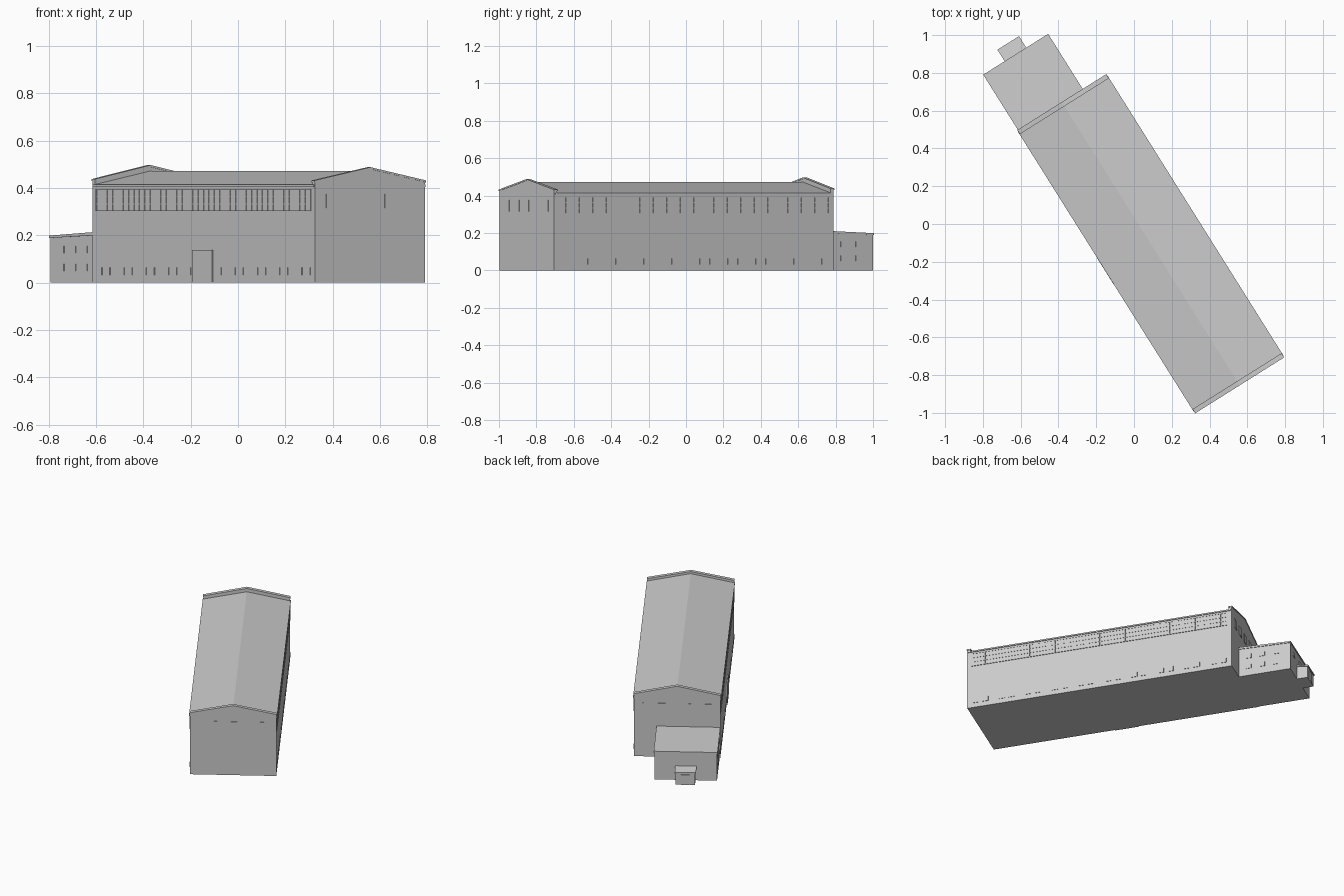
import bpy, bmesh, math
from mathutils import Matrix, Vector

if "Cube" in bpy.data.objects:
    bpy.data.objects.remove(bpy.data.objects["Cube"])

# Local frame: u = across the hall, v = along the hall, rotated on the plan
ANG = math.atan2(0.532, 0.847)
FRAME = Matrix.Translation((0.325, -0.998, 0)) @ Matrix.Rotation(ANG, 4, 'Z')
W, L = 0.55, 1.765
END = 2.108


def finish(name, bm):
    bmesh.ops.recalc_face_normals(bm, faces=bm.faces)
    me = bpy.data.meshes.new(name)
    bm.to_mesh(me)
    bm.free()
    ob = bpy.data.objects.new(name, me)
    ob.matrix_world = FRAME
    bpy.context.collection.objects.link(ob)
    return ob


def extrude(name, profile, a, b, along='v'):
    """Profile is (u, z) swept along v, or (v, z) swept along u."""
    bm = bmesh.new()

    def pt(p, t):
        return (p[0], t, p[1]) if along == 'v' else (t, p[0], p[1])
    f = bm.faces.new([bm.verts.new(pt(p, a)) for p in profile])
    r = bmesh.ops.extrude_face_region(bm, geom=[f])
    move = Vector(pt((0, 0), b - a))
    bmesh.ops.translate(bm, vec=move,
                        verts=[g for g in r['geom'] if isinstance(g, bmesh.types.BMVert)])
    return finish(name, bm)


def boxes(name, items):
    """Each item is (u0, u1, v0, v1, z0, z1)."""
    bm = bmesh.new()
    for u0, u1, v0, v1, z0, z1 in items:
        m = Matrix.Translation(((u0 + u1) / 2, (v0 + v1) / 2, (z0 + z1) / 2)) \
            @ Matrix.Diagonal((u1 - u0, v1 - v0, z1 - z0, 1))
        bmesh.ops.create_cube(bm, size=1, matrix=m)
    return finish(name, bm)


def gable(u0, u1, z0, eave, ridge):
    return [(u0, z0), (u1, z0), (u1, eave), ((u0 + u1) / 2, ridge), (u0, eave)]


# Main hall and its low gabled roof with slim eaves
extrude("hall_body", gable(0, W, 0, 0.408, 0.468), 0, L)
e = 0.005
extrude("hall_roof", [(-e, 0.405), (W + e, 0.405), (W + e, 0.414),
                      (W / 2, 0.472), (-e, 0.414)], 0.005, L - 0.005)

# Raised gable parapets with copings at both ends
for tag, v0, v1, eave, ridge in (("front", 0, 0.02, 0.428, 0.484),
                                 ("back", L - 0.02, L, 0.434, 0.493)):
    extrude(tag + "_parapet", gable(0, W, 0.39, eave, ridge), v0, v1)
    c = 0.003
    extrude(tag + "_coping", [(-c, eave - 0.004), (W / 2, ridge - 0.004), (W + c, eave - 0.004),
                              (W + c, eave + 0.004), (W / 2, ridge + 0.004), (-c, eave + 0.004)],
            v0 - c, v1 + c)

# Lower annex with a lean-to roof
extrude("annex_body", [(L - 0.01, 0), (END, 0), (END, 0.192), (L - 0.01, 0.207)],
        0.004, 0.402, 'u')
extrude("annex_roof", [(L - 0.01, 0.2), (END + 0.004, 0.189),
                       (END + 0.004, 0.199), (L - 0.01, 0.214)], 0, 0.406, 'u')

# Small entrance porch
extrude("porch_body", [(END - 0.01, 0), (2.178, 0), (2.178, 0.083), (END - 0.01, 0.093)],
        0.14, 0.263, 'u')
extrude("porch_roof", [(END - 0.01, 0.09), (2.184, 0.08), (2.184, 0.088), (END - 0.01, 0.1)],
        0.134, 0.269, 'u')

# Long-side details, repeated on both sides
D = 0.003
door = (0.808, 0.968)
bays = 10
pitch = L / bays
for tag, wall, s in (("left", 0, -1), ("right", W, 1)):
    def panel(v0, v1, z0, z1, depth, at=wall, s=s):
        a, b = sorted((at - s * 0.004, at + s * depth))
        return (a, b, v0, v1, z0, z1)

    # Clerestory band with mullions and glazing bars
    boxes(tag + "_clerestory", [panel(0.03, L - 0.03, 0.302, 0.395, 0.002)])
    n = 40
    bars = [panel(v - 0.003, v + 0.003, 0.302, 0.395, 0.004)
            for v in (0.033 + (L - 0.066) * i / n for i in range(n + 1))]
    bars += [panel(0.03, L - 0.03, z - 0.002, z + 0.002, 0.004)
             for z in (0.304, 0.333, 0.363, 0.393)]
    boxes(tag + "_clerestory_bars", bars)

    # Paired basement windows
    low = []
    for i in range(bays):
        for off in (-0.032, 0.032):
            v = (i + 0.5) * pitch + off
            if s < 0 and door[0] - 0.03 < v < door[1] + 0.03:
                continue
            low.append(panel(v - 0.02, v + 0.02, 0.032, 0.064, D))
    boxes(tag + "_basement_windows", low)

    # Annex side windows in two rows
    aw = 0.004 if s < 0 else 0.402
    boxes(tag + "_annex_windows", [panel(v - 0.018, v + 0.018, z, z + 0.03, D, aw)
                                   for v in (1.83, 1.92, 2.015) for z in (0.05, 0.125)])

# Loading door on the left side
boxes("side_door", [(-0.006, 0.004, door[0], door[1], 0, 0.139)])

# End windows
for tag, v0, v1 in (("front", -D, 0.004), ("back", L - 0.004, L + D)):
    boxes(tag + "_end_windows", [(u - 0.024, u + 0.024, v0, v1, 0.315, 0.375)
                                 for u in (0.08, 0.178, 0.275, 0.372, 0.47)])

# Annex end windows and porch door
boxes("annex_end_windows", [(u - 0.02, u + 0.02, END - 0.004, END + D, 0.125, 0.155)
                            for u in (0.07, 0.2, 0.33)])
boxes("porch_door", [(0.175, 0.228, 2.174, 2.181, 0, 0.07)])
